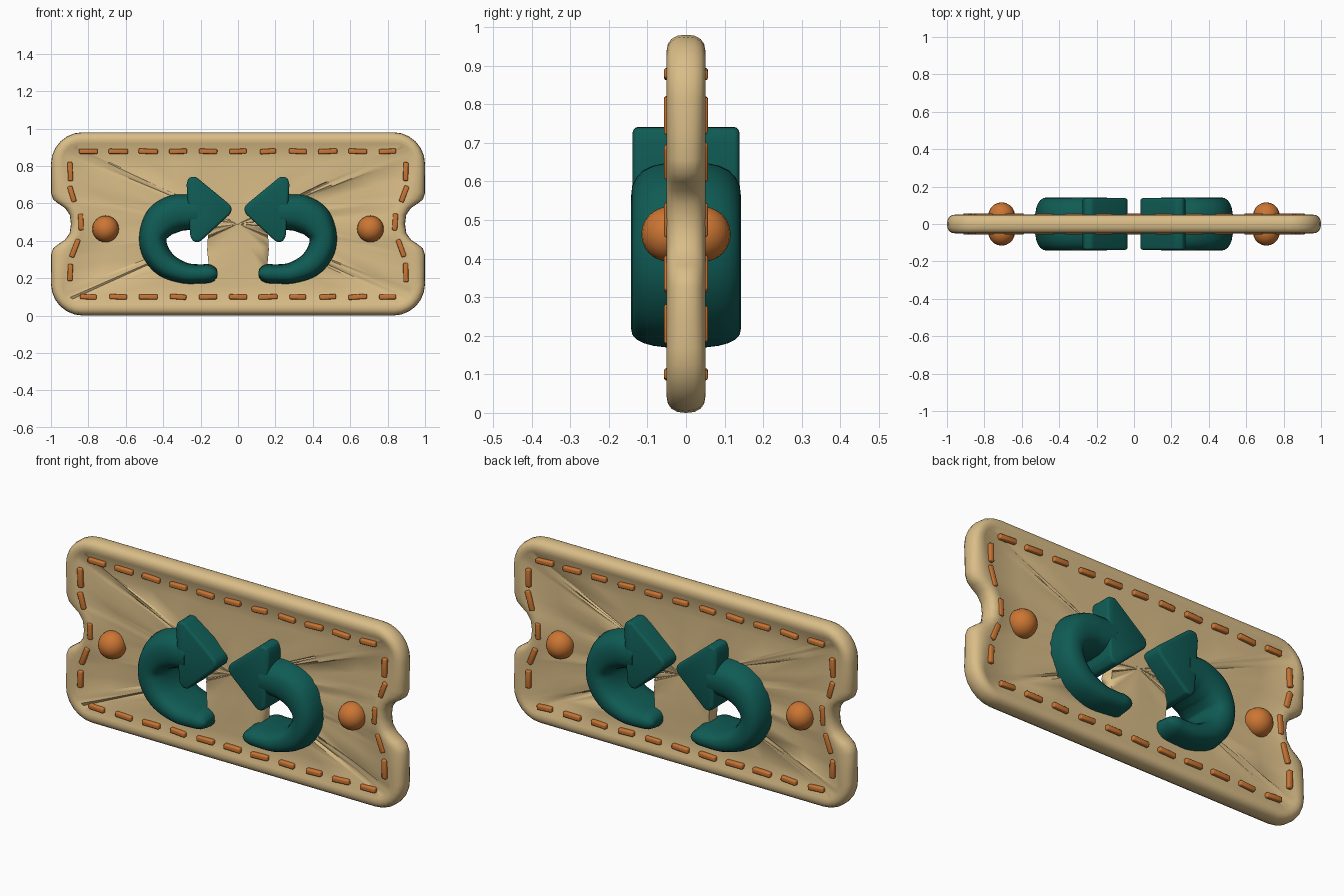
import bpy, bmesh, math, random
from mathutils import Matrix, Vector

if "Cube" in bpy.data.objects:
    bpy.data.objects.remove(bpy.data.objects["Cube"])

random.seed(4)
ZC = 0.49


def material(name, rgb):
    m = bpy.data.materials.new(name)
    m.diffuse_color = (*rgb, 1)
    m.use_nodes = True
    m.node_tree.nodes["Principled BSDF"].inputs["Base Color"].default_value = m.diffuse_color
    return m


TAN = material("tan", (0.70, 0.51, 0.245))
TEAL = material("dark teal", (0.005, 0.105, 0.09))
ORANGE = material("orange", (0.60, 0.18, 0.033))


def finish(bm, name, mat, bevel=0, angle=40):
    bmesh.ops.recalc_face_normals(bm, faces=bm.faces)
    me = bpy.data.meshes.new(name)
    bm.to_mesh(me)
    bm.free()
    ob = bpy.data.objects.new(name, me)
    me.materials.append(mat)
    bpy.context.collection.objects.link(ob)
    bpy.ops.object.select_all(action='DESELECT')
    ob.select_set(True)
    bpy.context.view_layer.objects.active = ob
    if bevel:
        b = ob.modifiers.new("bevel", 'BEVEL')
        b.width, b.segments, b.limit_method = bevel, 3, 'ANGLE'
        bpy.ops.object.modifier_apply(modifier="bevel")
    bpy.ops.object.shade_smooth_by_angle(angle=math.radians(angle))
    return ob


def bridge(bm, a, b):
    for i in range(len(a)):
        j = (i + 1) % len(a)
        bm.faces.new((a[i], a[j], b[j], b[i]))


def prism(pts, depth):
    bm = bmesh.new()
    f = [bm.verts.new((x, -depth, z)) for x, z in pts]
    b = [bm.verts.new((x, depth, z)) for x, z in pts]
    bm.faces.new(f)
    bm.faces.new(b)
    bridge(bm, f, b)
    return bm


# Plate outlines: one quarter, reflected to the full loop
arc = [(math.cos(math.radians(a)), math.sin(math.radians(a))) for a in range(0, 91, 15)]
outer_q = [(.893, 0), (.90, .05), (.925, .085), (.96, .108), (.988, .13), (1, .165), (1, .25)]
outer_q += [(.83 + .17 * c, .32 + .17 * s) for c, s in arc] + [(x, .49) for x in (.6, .4, .2, 0)]
inner_q = [(.81, 0), (.815, .05), (.83, .09), (.845, .12), (.86, .15), (.875, .18), (.90, .25)]
inner_q += [(.855 + .06 * c, .35 + .06 * s) for c, s in arc] + [(x, .41) for x in (.6, .4, .2, 0)]


def full(q):
    half = q + [(-x, z) for x, z in q[-2::-1]]
    return half + [(x, -z) for x, z in half[-2:0:-1]]


outer, inner = full(outer_q), full(inner_q)

# Plate: rounded rim, then a slightly crumpled recessed panel on both sides
bm = bmesh.new()


def ring(t, y, shrink=1, jitter=0):
    return [bm.verts.new(((a[0] + (b[0] - a[0]) * t) * shrink,
                          y + random.uniform(-jitter, jitter),
                          ZC + (a[1] + (b[1] - a[1]) * t) * shrink)) for a, b in zip(outer, inner)]


mid = ring(0, 0)
for s in (-1, 1):
    last = mid
    for t, y in ((.03, .022), (.14, .038), (.3, .047), (.5, .05), (.75, .048), (1, .039)):
        r = ring(t, s * y)
        bridge(bm, last, r)
        last = r
    for k in (.8, .55, .3):
        r = ring(1, s * .036, k, .008)
        bridge(bm, last, r)
        last = r
    c = bm.verts.new((0, s * .036, ZC))
    for i in range(len(last)):
        bm.faces.new((last[i], last[(i + 1) % len(last)], c))
plate = finish(bm, "plate", TAN)

# Openings through the plate inside each curl
for s in (-1, 1):
    hole = [(-.41, .34), (-.36, .27), (-.28, .24), (-.155, .25), (-.165, .35), (-.16, .44), (-.25, .5), (-.38, .48)]
    cutter = finish(prism([(s * -x, z) for x, z in hole], .2), "opening_cutter", TAN)
    cutter.hide_render = True
    bpy.context.view_layer.objects.active = plate
    m = plate.modifiers.new("opening", 'BOOLEAN')
    m.operation, m.solver, m.object = 'DIFFERENCE', 'EXACT', cutter
    bpy.ops.object.modifier_apply(modifier="opening")
    bpy.data.objects.remove(cutter)

# Curled arrows: (x, z, half width) along the shaft
PATH = [(-.22, .555, .095), (-.28, .553, .097), (-.34, .545, .10), (-.41, .505, .095), (-.455, .425, .075),
        (-.442, .342, .073), (-.385, .27, .068), (-.29, .228, .057), (-.21, .222, .052), (-.165, .224, .052)]


def smooth_path(p, n=5):
    out = []
    for i in range(len(p) - 1):
        a, b, c, d = (Vector(p[max(0, min(len(p) - 1, i + k))]) for k in (-1, 0, 1, 2))
        for j in range(n):
            t = j / n
            out.append(.5 * (2 * b + (c - a) * t + (2 * a - 5 * b + 4 * c - d) * t ** 2
                             + (3 * b - a - 3 * c + d) * t ** 3))
    return out + [Vector(p[-1])]


def power(v, e):
    return math.copysign(abs(v) ** e, v)


for s, side in ((-1, "left"), (1, "right")):
    pts = smooth_path(PATH)
    end = pts[-1]
    pts += [Vector((end.x + dx, end.y, end.z * k)) for dx, k in ((.02, .93), (.038, .75), (.05, .5), (.055, .25))]
    bm = bmesh.new()
    last = None
    for i, p in enumerate(pts):
        d = pts[min(i + 1, len(pts) - 1)] - pts[max(i - 1, 0)]
        n = Vector((-d.y, d.x)).normalized()
        depth = .143 * (min(1, .75 + .25 * p.z / .052))
        r = []
        for k in range(24):
            a = 2 * math.pi * k / 24
            u, v = power(math.cos(a), .75) * p.z, power(math.sin(a), .75) * depth
            r.append(bm.verts.new((-s * (p.x + n.x * u), v, p.y + n.y * u)))
        if last:
            bridge(bm, last, r)
        else:
            bm.faces.new(r)
        last = r
    bm.faces.new(last)
    finish(bm, side + "_arrow_shaft", TEAL, angle=60)

    head = [(-.275, .70), (-.265, .738), (-.225, .742), (-.04, .59), (-.032, .565), (-.045, .54),
            (-.205, .393), (-.235, .393), (-.255, .42)]
    finish(prism([(-s * x, z) for x, z in head], .138), side + "_arrow_head", TEAL, .035, 50)

    # Round studs, front and back
    for f, face in ((-1, "front"), (1, "back")):
        bm = bmesh.new()
        bmesh.ops.create_uvsphere(bm, u_segments=20, v_segments=12, radius=.071,
                                  matrix=Matrix.Translation((s * .708, f * .045, .463)))
        finish(bm, side + "_stud_" + face, ORANGE)

# Stitches around the panel on both faces: (x, z, angle)
stitches = [(-.8 + .16 * i, z, 0) for i in range(11) for z in (.10, .878)]
for s in (-1, 1):
    stitches += [(s * x, z, 90 + s * a) for x, z, a in
                 ((.897, .77, 0), (.888, .65, -18), (.84, .50, 0), (.872, .36, 18), (.897, .23, 0))]
for f, face in ((-1, "front"), (1, "back")):
    bm = bmesh.new()
    for x, z, a in stitches:
        tilt = -math.radians(a + random.uniform(-4, 4))
        bmesh.ops.create_cube(bm, size=1, matrix=Matrix.Translation((x, f * .043, z))
                              @ Matrix.Rotation(tilt, 4, 'Y')
                              @ Matrix.Diagonal((random.uniform(.085, .105), .028, .027, 1)))
    finish(bm, face + "_stitches", ORANGE, .007)
